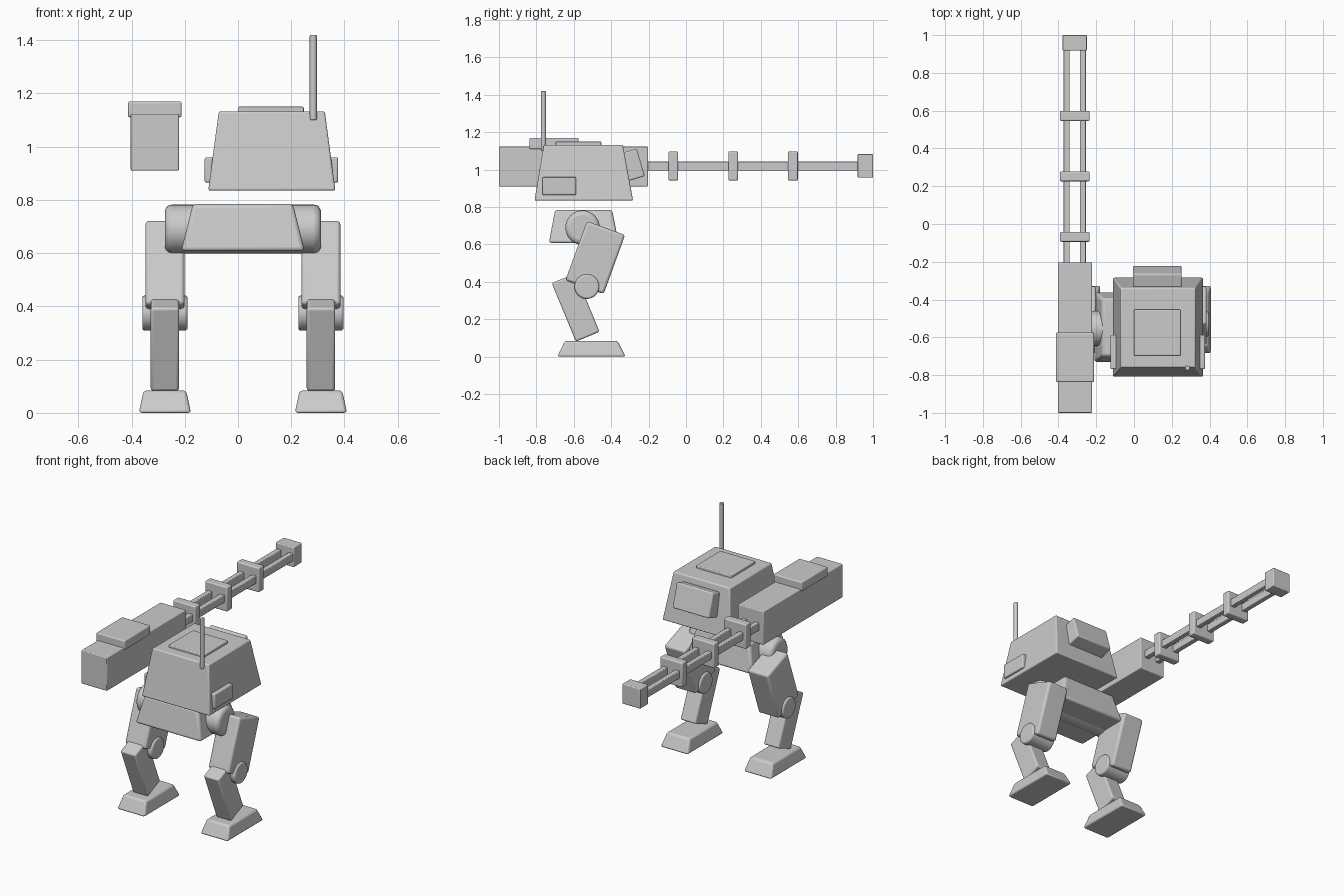
import bpy, bmesh, math

if "Cube" in bpy.data.objects:
    bpy.data.objects.remove(bpy.data.objects["Cube"])

grey = bpy.data.materials.new("light grey")
grey.diffuse_color = (0.6, 0.6, 0.6, 1)
grey.use_nodes = True
grey.node_tree.nodes["Principled BSDF"].inputs["Base Color"].default_value = grey.diffuse_color


def finish(name, bm, bevel, loc=(0, 0, 0), rot=(0, 0, 0)):
    me = bpy.data.meshes.new(name)
    bmesh.ops.recalc_face_normals(bm, faces=bm.faces[:])
    bm.to_mesh(me)
    bm.free()
    me.materials.append(grey)
    ob = bpy.data.objects.new(name, me)
    bpy.context.collection.objects.link(ob)
    ob.location, ob.rotation_euler = loc, rot
    if bevel:
        m = ob.modifiers.new("bevel", 'BEVEL')
        m.width, m.segments, m.limit_method = bevel, 3, 'ANGLE'
        m.angle_limit = math.radians(40)
    bpy.ops.object.select_all(action='DESELECT')
    bpy.context.view_layer.objects.active = ob
    ob.select_set(True)
    bpy.ops.object.shade_smooth_by_angle(angle=math.radians(35))
    return ob


def taper(name, x, y, z, tx=None, ty=None, bevel=0.008):
    """Box from ranges; tx and ty give the top ranges when tapered."""
    tx, ty = tx or x, ty or y
    bm = bmesh.new()
    bmesh.ops.create_cube(bm, size=1)
    for v in bm.verts:
        top = v.co.z > 0
        rx, ry = (tx, ty) if top else (x, y)
        v.co = (rx[v.co.x > 0], ry[v.co.y > 0], z[top])
    return finish(name, bm, bevel)


def block(name, size, loc, tilt, bevel):
    """Box tilted about the x axis, in degrees."""
    bm = bmesh.new()
    bmesh.ops.create_cube(bm, size=1)
    for v in bm.verts:
        v.co = [c * s for c, s in zip(v.co, size)]
    return finish(name, bm, bevel, loc, (math.radians(tilt), 0, 0))


def cylinder(name, r, length, loc, rot=(0, 0, 0), bevel=0.0, sides=32):
    bm = bmesh.new()
    bmesh.ops.create_cone(bm, cap_ends=True, segments=sides, radius1=r,
                          radius2=r, depth=length)
    return finish(name, bm, bevel, loc, rot)


ACROSS = (0, math.pi / 2, 0)

# Head with roof hatch, tilted visor, side boxes and antenna
taper("head", (-0.112, 0.366), (-0.81, -0.283), (0.835, 1.133),
      (-0.072, 0.326), (-0.76, -0.338), 0.008)
taper("roof_hatch", (0.0, 0.247), (-0.697, -0.453), (1.11, 1.15), bevel=0.005)
block("visor", (0.258, 0.10, 0.153), (0.123, -0.29, 1.025), 16.5, 0.008)
for side, xr in (("left", (-0.125, -0.06)), ("right", (0.31, 0.376))):
    taper(side + "_head_box", xr, (-0.768, -0.587), (0.865, 0.96), bevel=0.007)
cylinder("antenna", 0.0135, 0.32, (0.283, -0.762, 1.26), bevel=0.004, sides=16)

# Shoulder gun: housing, lid, twin rails, clamps and muzzle
taper("gun_housing", (-0.403, -0.222), (-1.0, -0.203), (0.91, 1.123), bevel=0.005)
taper("gun_lid", (-0.413, -0.212), (-0.837, -0.575), (1.11, 1.17), bevel=0.007)
for side, cx in (("left", -0.357), ("right", -0.271)):
    taper(side + "_gun_rail", (cx - 0.016, cx + 0.016), (-0.25, 0.97),
          (0.995, 1.044), bevel=0.004)
for i in range(3):
    cy = -0.068 + 0.32 * i
    taper(f"rail_clamp_{i + 1}", (-0.392, -0.235), (cy - 0.026, cy + 0.026),
          (0.942, 1.098), bevel=0.007)
taper("gun_muzzle", (-0.378, -0.25), (0.918, 1.0), (0.957, 1.083), bevel=0.005)

# Pelvis with the hip axle running through it
MID = 0.0185
taper("pelvis", (MID - 0.232, MID + 0.232), (-0.733, -0.36), (0.608, 0.785),
      (MID - 0.188, MID + 0.188), (-0.70, -0.395), 0.015)
cylinder("hip_axle", 0.092, 0.586, (MID, -0.553, 0.69), ACROSS, 0.025)

# Legs, the same on both sides
for side, s in (("left", -1), ("right", 1)):
    cx = MID + s * 0.293
    block(side + "_thigh", (0.147, 0.217, 0.336), (cx, -0.485, 0.53), -20, 0.014)
    cylinder(side + "_knee", 0.066, 0.17, (cx, -0.53, 0.375), ACROSS, 0.01)
    block(side + "_shin", (0.107, 0.137, 0.338), (cx, -0.59, 0.263), 22.5, 0.01)
    taper(side + "_foot", (cx - 0.098, cx + 0.098), (-0.688, -0.323), (0, 0.084),
          (cx - 0.08, cx + 0.08), (-0.648, -0.365), 0.012)
